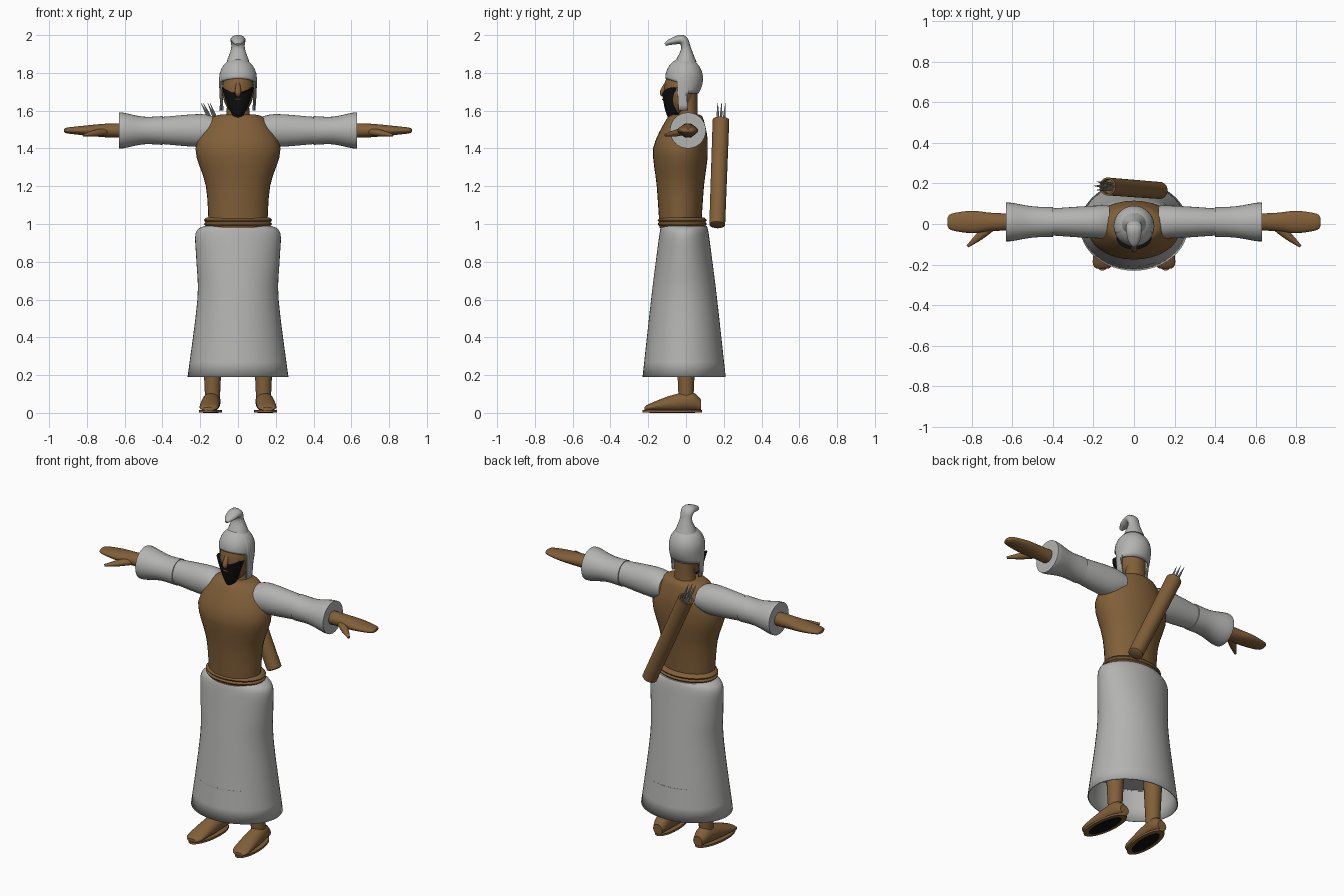
import bpy, bmesh, math
from mathutils import Vector

if "Cube" in bpy.data.objects:
    bpy.data.objects.remove(bpy.data.objects["Cube"])


def material(name, *rgb):
    mat = bpy.data.materials.new(name)
    mat.use_nodes = True
    mat.diffuse_color = (*rgb, 1)
    shader = mat.node_tree.nodes["Principled BSDF"]
    shader.inputs["Base Color"].default_value = (*rgb, 1)
    return mat


brown = material("warm brown", .22, .115, .04)
grey = material("pale grey", .45, .45, .44)
black = material("black", .005, .005, .005)
X, Y, Z = Vector((1, 0, 0)), Vector((0, 1, 0)), Vector((0, 0, 1))


def finish(name, bm, mat, thickness=0):
    bmesh.ops.recalc_face_normals(bm, faces=bm.faces)
    mesh = bpy.data.meshes.new(name)
    bm.to_mesh(mesh)
    bm.free()
    mesh.materials.append(mat)
    ob = bpy.data.objects.new(name, mesh)
    bpy.context.collection.objects.link(ob)
    bpy.ops.object.select_all(action='DESELECT')
    ob.select_set(True)
    bpy.context.view_layer.objects.active = ob
    bpy.ops.object.shade_smooth_by_angle(angle=math.radians(40))
    if thickness:
        shell = ob.modifiers.new("thickness", 'SOLIDIFY')
        shell.thickness, shell.offset = thickness, -1


def spline(rings, steps):
    """Add rings between the given ones along a smooth curve."""
    rows = [Vector(ring) for ring in rings]
    ends = [rows[0], *rows, rows[-1]]
    out = []
    for a, b, c, d in zip(ends, ends[1:], ends[2:], ends[3:]):
        for k in range(steps):
            t = k / steps
            bend = (a * 2 - b * 5 + c * 4 - d) * t * t
            out.append(b + ((c - a) * t + bend + (b * 3 - c * 3 + d - a) * t ** 3) / 2)
    return out + [rows[-1]]


def loft(name, rings, mat, axis=None, sides=32, steps=4, bottom=True, shift=None, thickness=0):
    """Skin rings of (x, y, z, radius_a, radius_b); without an axis they follow the path."""
    bm = bmesh.new()
    rows = spline(rings, steps)
    loops = []
    for i, row in enumerate(rows):
        before, after = rows[max(i - 1, 0)], rows[min(i + 1, len(rows) - 1)]
        normal = axis or (Vector(after[:3]) - Vector(before[:3])).normalized()
        ref = Y if abs(normal.x) > .8 else X
        u = (ref - normal * ref.dot(normal)).normalized()
        v = normal.cross(u)
        loop = []
        for k in range(sides):
            turn = math.tau * k / sides
            point = Vector(row[:3]) + u * row[3] * math.cos(turn) + v * row[4] * math.sin(turn)
            loop.append(bm.verts.new(point + shift(point) if shift else point))
        loops.append(loop)
    for low, high in zip(loops, loops[1:]):
        for k in range(sides):
            j = (k + 1) % sides
            bm.faces.new((low[k], low[j], high[j], high[k]))
    if bottom:
        bm.faces.new(loops[0])
    bm.faces.new(loops[-1])
    finish(name, bm, mat, thickness)


def upright(name, profile, mat, y=0, **options):
    """Loft a vertical profile of (z, half width, half depth)."""
    loft(name, [(0, y, *row) for row in profile], mat, Z, **options)


def ball(name, centre, radii, mat):
    bm = bmesh.new()
    bmesh.ops.create_uvsphere(bm, u_segments=32, v_segments=20, radius=1)
    bmesh.ops.scale(bm, vec=radii, verts=bm.verts)
    bmesh.ops.translate(bm, vec=centre, verts=bm.verts)
    finish(name, bm, mat)


# Long flared skirt, open below, with a hem seam
upright("skirt", [(.19, .267, .22), (.6, .215, .175), (.8, .22, .15), (.95, .225, .13),
                  (.99, .18, .12)], grey, y=-.01, sides=48, bottom=False, thickness=.006)
upright("hem_seam", [(.37, .24, .2), (.38, .24, .2)], grey, y=-.01, sides=48,
        bottom=False, thickness=.006)

# Belt made of two rounded rolls
for name, height in (("lower", 1), ("upper", 1.02)):
    rolls = [(height + step, .18 - abs(step), .13 - abs(step)) for step in (-.015, 0, .015)]
    upright(name + "_belt", rolls, brown, y=-.02)

# Torso and neck
upright("torso", [(.98, .155, .11), (1.2, .17, .125), (1.4, .225, .145), (1.55, .15, .1),
                  (1.58, .09, .07)], brown, y=-.03,
        shift=lambda p: Y * max(0, p.z - 1.4) * .16)
upright("neck", [(1.55, .07, .055), (1.6, .06, .05), (1.7, .06, .05)], brown, y=.01)

# Head, nose, beard and mouth
ball("head", (0, -.03, 1.71), (.083, .085, .13), brown)
loft("nose", [(0, -.1, 1.75, .01, .01), (0, -.125, 1.7, .016, .013),
              (0, -.12, 1.68, .01, .01)], brown, sides=12)
upright("beard", [(1.54, .015, .015), (1.6, .055, .04), (1.68, .086, .055)], black, y=-.07,
        shift=lambda p: Z * abs(p.x) / 2)
ball("mouth", (0, -.12, 1.66), (.017, .007, .005), brown)


# Helmet dome whose lower edge drops into cheek flaps
def helmet_edge(angle):
    if angle < 70:
        return 1.74 + .03 * math.cos(math.radians(angle))
    return 1.6 if angle < 105 else 1.69


bm = bmesh.new()
columns, levels, brow, dome = 96, 14, 1.77, .11
grid = []
for i in range(columns):
    turn = math.tau * i / columns
    angle = math.degrees(min(turn, math.tau - turn))
    edge = helmet_edge(angle)
    column = []
    for k in range(levels + 1):
        z = edge + (brow + dome - edge) * math.sin(k / levels * math.pi / 2)
        rise, drop = max(0, z - brow) / dome, max(0, brow - z)
        wide = math.sqrt(max(0, 1 - rise ** 2)) - 3 * drop ** 2
        deep = wide - (35 * drop ** 2 if angle > 104 else 0)
        x, y = wide * math.sin(turn) / 10, deep * math.cos(turn) / 10
        column.append(bm.verts.new((x, -y - .01, z)))
    grid.append(column)
for left, right in zip(grid, grid[1:] + grid[:1]):
    for k in range(levels):
        bm.faces.new((left[k], right[k], right[k + 1], left[k + 1]))
bmesh.ops.remove_doubles(bm, verts=bm.verts, dist=.0005)
finish("helmet", bm, grey, .01)

# Crest that rises and folds forward
loft("helmet_crest", [(0, 0, 1.86, .06, .056), (0, 0, 1.93, .036, .026),
                      (0, -.02, 1.975, .04, .026), (0, -.08, 1.965, .03, .017),
                      (0, -.11, 1.95, .01, .008)], grey, sides=20)

# Sleeves, hands, legs and feet on both sides
for name, s in (("left", 1), ("right", -1)):
    def along_arm(part, profile, mat, **options):
        """Loft an arm profile of (distance out, half depth, half height)."""
        loft(name + part, [(s * x, .01, 1.495, a, b) for x, a, b in profile], mat, X, **options)

    along_arm("_upper_sleeve", [(.12, .08, .07), (.2, .08, .087), (.4, .067, .072)], grey)
    along_arm("_cuff", [(.4, .073, .076), (.5, .077, .073), (.6, .094, .093), (.63, .095, .095)],
              grey, thickness=.03)
    along_arm("_hand", [(.56, .04, .04), (.7, .045, .036), (.8, .055, .027), (.9, .04, .016),
                        (.92, .015, .008)], brown)
    loft(name + "_thumb", [(s * .7, -.01, 1.49, .024, .02), (s * .76, -.06, 1.48, .02, .017),
                           (s * .82, -.11, 1.47, .007, .006)], brown, sides=14)
    loft(name + "_leg", [(s * .135, 0, z, r, r) for z, r in ((.08, .04), (.2, .045), (.9, .08))],
         brown, Z)

    # Feet turn slightly outward; each sole has a dark tread below it
    def splay(point):
        return X * s * point.y * -.07

    foot = [(.08, .04, .03, .03), (.03, .06, .045, .05), (-.07, .05, .05, .045),
            (-.19, .03, .05, .02), (-.22, .02, .03, .01)]
    loft(name + "_foot", [(s * .14, *row) for row in foot], brown, Y, shift=splay)
    for part, mat, z, wide, deep in (("_sole", brown, .003, .06, .157), ("_tread", black, 0, .04, .12)):
        loft(name + part, [(s * .14, -.073, z + h, wide, deep) for h in (0, .012)],
             mat, Z, steps=1, shift=splay)

# Quiver slung across the back, with arrows fanning out of the top
base, top = Vector((.13, .165, .99)), Vector((-.13, .185, 1.55))
along = (top - base).normalized()
tube = [(0, .03), (.01, .042), (1, .044), (1, .035), (.95, .035)]
loft("quiver", [(*base.lerp(top, t), r, r) for t, r in tube], brown, along, steps=1)
arrows = 6
for i in range(arrows):
    turn = math.tau * i / arrows
    spread = X * math.cos(turn) + Y * math.sin(turn)
    tail = top + spread * .016 - along * .04
    tip = top + spread * .024 + along * .1
    shaft = [(*tail, .006, .006), (*tail.lerp(tip, .6), .006, .006), (*tip, .001, .001)]
    loft("arrow_" + "abcdef"[i], shaft, grey, sides=8, steps=1)
